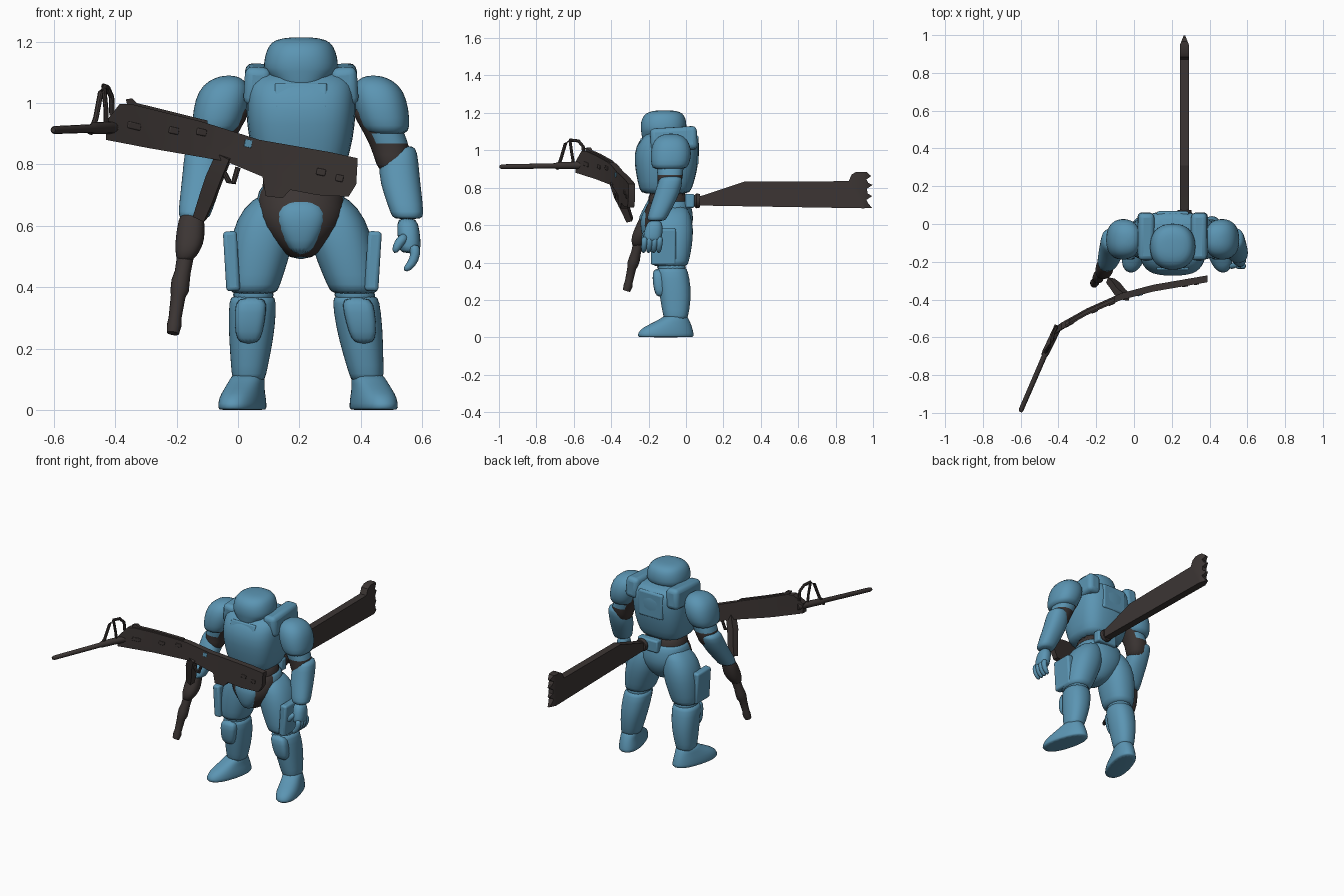
import bpy, bmesh, math
from mathutils import Vector, Matrix

CX = 0.205  # body centre line


def material(name, col):
    m = bpy.data.materials.new(name)
    m.diffuse_color = (*col, 1)
    return m


BLUE = material("armour_blue", (0.105, 0.30, 0.45))
DARK = material("dark_metal", (0.045, 0.036, 0.034))


def finish(name, bm, mat, sub=0, bevel=0):
    bmesh.ops.recalc_face_normals(bm, faces=bm.faces)
    me = bpy.data.meshes.new(name)
    bm.to_mesh(me)
    bm.free()
    me.materials.append(mat)
    me.shade_smooth()
    if not sub:
        me.set_sharp_from_angle(angle=0.6)
    ob = bpy.data.objects.new(name, me)
    bpy.context.collection.objects.link(ob)
    if bevel:
        b = ob.modifiers.new("bevel", 'BEVEL')
        b.width, b.segments = bevel, 3
    if sub:
        ob.modifiers.new("smooth", 'SUBSURF').levels = sub
        ob.modifiers["smooth"].render_levels = sub
    return ob


def skin(bm, rings):
    vs = [[bm.verts.new(p) for p in r] for r in rings]
    n = len(vs[0])
    for a, b in zip(vs, vs[1:]):
        for i in range(n):
            bm.faces.new((a[i], a[(i + 1) % n], b[(i + 1) % n], b[i]))
    bm.faces.new(vs[0])
    bm.faces.new(vs[-1])


def loft(name, rows, mat, s=1, e=2.3, yaw=0, pivot=(0, 0), lean=0, sub=1, n=20):
    """Stack of level super-ellipses: rows of (z, dx, y, rx, ry); s mirrors, lean splays a leg outward."""
    rot = Matrix.Rotation(yaw, 2)
    pv = Vector(pivot)
    rings = []
    for z, dx, y, rx, ry in rows:
        ring = []
        for i in range(n):
            a = math.tau * i / n
            c, k = math.cos(a), math.sin(a)
            p = Vector((dx + rx * math.copysign(abs(c) ** (2 / e), c),
                        y + ry * math.copysign(abs(k) ** (2 / e), k)))
            p = pv + rot @ (p - pv)
            ring.append((CX + s * (p.x + lean * max(0, .6 - max(z, .09))), p.y, z))
        rings.append(ring)
    bm = bmesh.new()
    skin(bm, rings)
    return finish(name, bm, mat, sub)


def recolour(ob, mat, rule):
    ob.data.materials.append(mat)
    for p in ob.data.polygons:
        p.material_index = int(rule(p.center))


def tube(name, pts, radii, mat, n=10, flat=1, sub=0):
    """Round or flattened section swept along a path."""
    pts = [Vector(p) for p in pts]
    rings = []
    for i, p in enumerate(pts):
        t = (pts[min(i + 1, len(pts) - 1)] - pts[max(i - 1, 0)]).normalized()
        u = t.cross(Vector((0.31, 0.9, 0.3))).normalized()
        v = t.cross(u)
        rings.append([p + radii[i] * (math.cos(math.tau * (k + .5) / n) * u
                                      + flat * math.sin(math.tau * (k + .5) / n) * v) for k in range(n)])
    bm = bmesh.new()
    skin(bm, rings)
    return finish(name, bm, mat, sub)


def box(name, c, size, mat, bevel=0.01, tilt=(0, 0, 0)):
    bm = bmesh.new()
    bmesh.ops.create_cube(bm, size=1, matrix=Matrix.Diagonal((*size, 1)))
    ob = finish(name, bm, mat, bevel=bevel)
    ob.location, ob.rotation_euler = c, tilt
    return ob


def prism(name, pts, mat, place, cuts):
    """Outline extruded to both sides, sliced along its length, then shaped by place(u, side, z)."""
    bm = bmesh.new()
    f = bm.faces.new([bm.verts.new((u, -1, z)) for u, z in pts])
    r = bmesh.ops.extrude_face_region(bm, geom=[f])
    bmesh.ops.translate(bm, vec=(0, 2, 0), verts=[g for g in r["geom"] if isinstance(g, bmesh.types.BMVert)])
    bmesh.ops.triangulate(bm, faces=bm.faces)
    for c in cuts:
        bmesh.ops.bisect_plane(bm, geom=bm.verts[:] + bm.edges[:] + bm.faces[:],
                               plane_co=(c, 0, 0), plane_no=(1, 0, 0))
    for v in bm.verts:
        v.co = place(*v.co)
    return finish(name, bm, mat)


# Head and neck
loft("neck", [(1.0, 0, -.09, .09, .09), (1.08, 0, -.10, .085, .09), (1.12, 0, -.11, .08, .08)], BLUE)
loft("helmet", [(1.03, 0, -.165, .045, .055), (1.055, 0, -.15, .075, .085), (1.095, 0, -.125, .112, .115),
                (1.11, 0, -.12, .124, .124), (1.15, 0, -.12, .12, .124), (1.185, 0, -.118, .108, .112),
                (1.208, 0, -.115, .085, .085), (1.214, 0, -.115, .03, .03)], BLUE)

# Torso
loft("chest", [(.765, 0, -.11, .13, .125), (.785, 0, -.11, .145, .14), (.88, 0, -.105, .172, .165),
               (.98, 0, -.105, .182, .178), (1.06, 0, -.09, .178, .162), (1.11, 0, -.07, .16, .12)], BLUE, e=3)
box("chest_panel", (CX, -.24, 1.02), (.17, .03, .09), BLUE, .008, (-.3, 0, 0))
box("back_panel", (CX, .05, 1.0), (.17, .035, .16), BLUE, .012)
for s in (1, -1):
    box("shoulder_strap", (CX + s * .142, -.065, 1.06), (.085, .25, .125), BLUE, .025, (.06, -s * .06, 0))
loft("waist", [(.64, 0, -.09, .14, .105), (.70, 0, -.095, .128, .108), (.80, 0, -.10, .128, .11)], DARK)
box("belt_pouch", (CX + .035, .02, .73), (.14, .05, .075), BLUE)

# Pelvis: dark at the front, blue seat at the back
pelvis = loft("pelvis", [(.49, 0, -.11, .03, .06), (.53, 0, -.11, .08, .11), (.60, 0, -.10, .145, .14),
                         (.66, 0, -.095, .152, .135), (.72, 0, -.09, .138, .115), (.735, 0, -.09, .125, .10)], DARK)
recolour(pelvis, BLUE, lambda c: c.y > -.13)
loft("crotch_plate", [(.505, 0, -.18, .025, .04), (.55, 0, -.19, .058, .048), (.62, 0, -.20, .086, .048),
                      (.665, 0, -.195, .075, .04), (.69, 0, -.18, .04, .03)], BLUE)

# Legs (the left one stands wider)
for s, lean in ((1, .09), (-1, 0)):
    loft("thigh", [(.71, .075, -.07, .05, .07), (.66, .105, -.075, .085, .10), (.58, .122, -.075, .105, .118),
                   (.48, .14, -.08, .098, .113), (.40, .153, -.085, .083, .10), (.375, .155, -.085, .076, .093)],
         BLUE, s, lean=lean)
    box("thigh_pouch", (CX + s * (.226 + lean * .1), -.12, .485), (.045, .135, .195), BLUE, .012, (0, s * .06, 0))
    loft("knee_joint", [(.42, .155, -.08, .072, .085), (.33, .155, -.075, .07, .08)], BLUE, s, lean=lean)
    loft("shin", [(.375, .157, -.075, .068, .075), (.36, .157, -.075, .078, .085), (.27, .16, -.06, .077, .088),
                  (.18, .165, -.055, .066, .08), (.11, .17, -.055, .056, .066), (.09, .17, -.055, .05, .06)],
         BLUE, s, lean=lean)
    loft("knee_pad", [(.215, .17, -.135, .03, .02), (.25, .17, -.14, .046, .032), (.32, .165, -.145, .052, .036),
                      (.37, .16, -.145, .05, .03)], BLUE, s, e=3, lean=lean)
    loft("foot", [(0, .175, -.11, .062, .15), (.004, .175, -.11, .068, .158), (.04, .175, -.11, .066, .15),
                  (.07, .175, -.085, .058, .115), (.10, .172, -.06, .054, .075), (.12, .17, -.055, .05, .06)],
         BLUE, s, yaw=.27, pivot=(.175, -.05), lean=lean)

# Arms (the blade-hilt arm reaches further forward)
for s, f in ((1, 0), (-1, -.045)):
    loft("shoulder_pad", [(.895, .282, -.09, .062, .085), (.92, .276, -.085, .08, .102), (.98, .262, -.08, .09, .112),
                          (1.04, .25, -.08, .086, .10), (1.075, .24, -.08, .06, .072), (1.09, .235, -.08, .02, .025)],
         BLUE, s)
    arm = loft("upper_arm", [(1.0, .22, -.08, .07, .075), (.94, .25, -.085, .068, .074), (.90, .272, -.085, .067, .072),
                             (.868, .285, -.085, .064, .069), (.84, .295, -.085, .062, .066),
                             (.76, .305, -.1, .05, .055)], DARK, s)
    recolour(arm, BLUE, lambda c: c.z > .87 and s * (c.x - CX) > .235)
    loft("forearm", [(.862, .325, -.078, .04, .05), (.845, .32, -.08, .06, .066), (.77, .318, -.10 + f / 3, .068, .068),
                     (.70, .332, -.13 + f * .7, .062, .062), (.64, .346, -.155 + f, .054, .054),
                     (.62, .348, -.16 + f, .048, .048)], BLUE, s)

# Open hand
loft("palm", [(.63, .345, -.165, .032, .035), (.58, .35, -.172, .038, .05), (.53, .355, -.18, .036, .05),
              (.51, .355, -.18, .03, .045)], BLUE)
for i in range(4):
    y = -.22 + i * .027
    tube("finger", [(.572, y, .54), (.58, y - .002, .51), (.567, y - .005, .475), (.54, y - .008, .453)],
         [.019, .019, .017, .011], BLUE, 8, sub=1)
tube("thumb", [(.55, -.205, .57), (.522, -.225, .545), (.508, -.225, .51)], [.019, .018, .012], BLUE, 8, sub=1)

# Dark fist and the hilt it holds
loft("fist", [(.655, .348, -.205, .036, .036), (.62, .358, -.215, .042, .042), (.56, .36, -.235, .049, .05),
              (.52, .368, -.25, .042, .045), (.48, .38, -.26, .025, .026)], DARK, -1)
tube("hilt", [(-.168, -.25, .52), (-.18, -.268, .45), (-.187, -.275, .42), (-.19, -.285, .39), (-.195, -.29, .37),
              (-.205, -.305, .30), (-.208, -.31, .275), (-.212, -.318, .25)],
     [.028, .026, .03, .03, .024, .021, .024, .02], DARK, 12)

# Rifle: outline bent along a curve seen from above
CURVE = [(-.60, -.99), (-.42, -.56), (-.25, -.465), (-.07, -.385), (.1, -.34), (.39, -.29)]


def bend(x):
    for (a, p), (b, q) in zip(CURVE, CURVE[1:]):
        if x <= b or b == CURVE[-1][0]:
            return p + (q - p) * (x - a) / (b - a)


RIFLE = [(-.43, .88), (-.43, .94), (-.385, .997), (-.35, .997), (-.12, .94), (.07, .88), (.30, .84), (.39, .82),
         (.385, .735), (.36, .695), (.26, .70), (.17, .717), (.145, .69), (.09, .697), (.08, .76), (-.04, .81),
         (-.29, .853)]
prism("rifle_body", RIFLE, DARK, lambda x, t, z: (x, bend(max(x, -.425)) + t * .018, z), [-.25, -.16, -.07, .1, .25])
prism("rifle_top_rail", [(-.36, .99), (-.365, 1.012), (-.345, 1.015), (-.33, 1.0), (-.1, .943), (-.1, .93)], DARK,
      lambda x, t, z: (x, bend(x) + t * .01, z), [-.25])
for x, z, w in ((-.34, .925, .05), (-.21, .91, .035), (-.12, .905, .035), (.27, .775, .03), (.33, .755, .025)):
    box("rifle_boss", (x, bend(x) - .015, z), (w, .014, .022), DARK, .004,
        (0, .2, math.atan2(bend(x + .01) - bend(x - .01), .02)))
box("rifle_inlay", (.033, bend(.033) - .019, .868), (.024, .006, .024), BLUE, .001, (0, .2, .26))
tube("barrel", [(-.40, -.54, .92), (-.47, -.685, .918), (-.475, -.70, .917), (-.598, -.985, .912), (-.602, -.995, .912)],
     [.021, .019, .014, .013, .008], DARK, 12)
tube("rifle_sight", [(-.482, -.69, .90), (-.463, -.67, .95), (-.447, -.645, 1.035), (-.437, -.62, 1.055),
                     (-.425, -.575, 1.05), (-.412, -.55, 1.02), (-.41, -.545, .96)], [.009] * 7, DARK, 8)
tube("sight_strut", [(-.437, -.62, 1.05), (-.43, -.61, .98), (-.43, -.6, .925)], [.008] * 3, DARK, 8)
tube("rifle_magazine", [(-.045, -.385, .83), (-.075, -.36, .76), (-.10, -.325, .69), (-.125, -.30, .625)],
     [.034, .036, .034, .028], DARK, 4, .8)
tube("rifle_trigger_guard", [(-.06, -.375, .80), (-.03, -.37, .745), (-.015, -.37, .74), (.0, -.365, .79)],
     [.009] * 4, DARK, 8)

# Blade carried on the back, narrowing to a jagged tip
BLADE = [(.06, .705), (.06, .75), (.10, .762), (.31, .832), (.87, .835), (.885, .87), (.91, .885), (.965, .885),
         (.99, .862), (.965, .845), (.975, .825), (.998, .815), (.968, .795), (.97, .77), (.995, .755),
         (.965, .735), (.975, .715), (.995, .692), (.95, .69)]
prism("blade", BLADE, DARK,
      lambda y, t, z: (.267 + t * (.023 if y < .95 else .023 - .02 * (y - .95) / .05), y, z), [.31, .6, .95])
tube("blade_socket", [(.267, .0, .73), (.267, .045, .73), (.267, .055, .73), (.267, .075, .73)],
     [.03, .03, .04, .036], DARK, 12)
